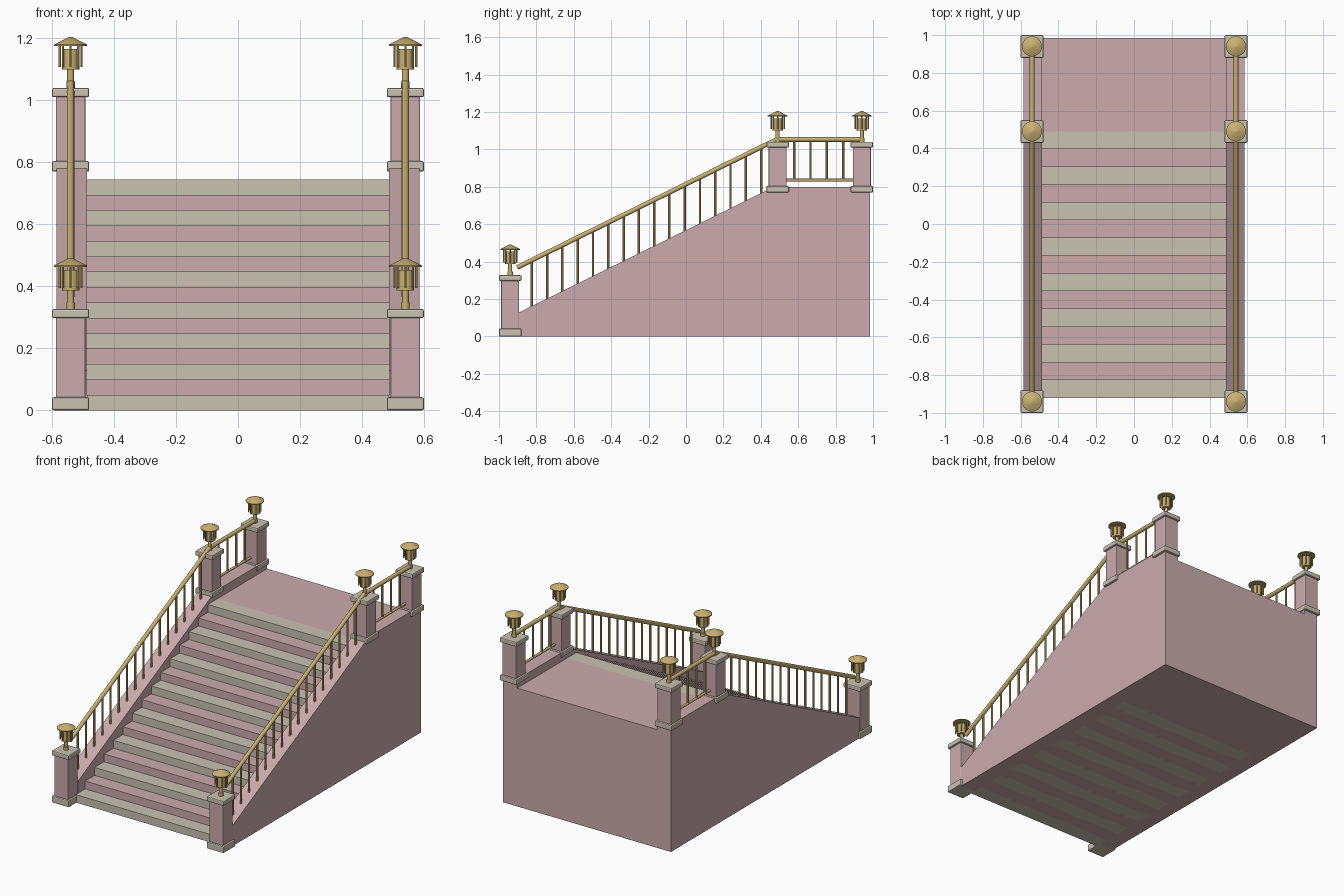
import bpy, bmesh, math
from mathutils import Vector

cube = bpy.data.objects.get("Cube")
if cube:
    bpy.data.objects.remove(cube, do_unlink=True)


def material(name, rgb):
    m = bpy.data.materials.new(name)
    m.use_nodes = True
    m.diffuse_color = (*rgb, 1)
    m.node_tree.nodes["Principled BSDF"].inputs["Base Color"].default_value = (*rgb, 1)
    return m


PINK = material("pink stone", (0.60, 0.41, 0.42))
GREY = material("pale grey stone", (0.59, 0.54, 0.45))
BRASS = material("brass", (0.59, 0.44, 0.17))


def finish(bm, name, mat, smooth=False):
    bmesh.ops.recalc_face_normals(bm, faces=bm.faces)
    mesh = bpy.data.meshes.new(name)
    bm.to_mesh(mesh)
    bm.free()
    mesh.materials.append(mat)
    ob = bpy.data.objects.new(name, mesh)
    bpy.context.collection.objects.link(ob)
    if smooth:
        bpy.ops.object.select_all(action="DESELECT")
        ob.select_set(True)
        bpy.context.view_layer.objects.active = ob
        bpy.ops.object.shade_smooth_by_angle(angle=math.radians(40))
    return ob


def box(name, mat, xs, ys, zs, bevel=0):
    bm = bmesh.new()
    bmesh.ops.create_cube(bm, size=1)
    for v in bm.verts:
        v.co = [a + (c + 0.5) * (b - a) for c, (a, b) in zip(v.co, (xs, ys, zs))]
    if bevel:
        bmesh.ops.bevel(bm, geom=bm.edges[:], offset=bevel, segments=2,
                        profile=0.5, affect="EDGES")
    return finish(bm, name, mat)


def add_rod(bm, start, end, r1, r2=None, sides=12):
    a, b = Vector(start), Vector(end)
    new = bmesh.ops.create_cone(bm, cap_ends=True, segments=sides, radius1=r1,
                                radius2=r1 if r2 is None else r2, depth=(b - a).length)
    turn = Vector((0, 0, 1)).rotation_difference(b - a)
    for v in new["verts"]:
        v.co = turn @ v.co + (a + b) / 2


# Layout
X, WALL_IN, WALL_OUT = 0.54, 0.487, 0.585
STAIR_FRONT, STAIR_BACK, BACK = -0.92, 0.49, 0.985
STEPS, LANDING_Z, WALL_Z = 15, 0.745, 0.80
SLOPE_START, SLOPE_END = (-0.893, 0.128), (0.47, WALL_Z)
SLOPE = (SLOPE_END[1] - SLOPE_START[1]) / (SLOPE_END[0] - SLOPE_START[0])
RAIL_START, RAIL_TURN, RAIL_Z = -0.903, 0.485, 1.053


def wall_z(y):
    return SLOPE_START[1] + (y - SLOPE_START[0]) * SLOPE


def rail_z(y):
    return RAIL_Z + (y - RAIL_TURN) * SLOPE


# Steps in alternating stone, and landing
run = (STAIR_BACK - STAIR_FRONT) / STEPS
for i in range(STEPS):
    y = STAIR_FRONT + i * run
    box(f"step_{i + 1}", PINK if i % 2 else GREY, (-WALL_IN, WALL_IN),
        (y, y + run), (0, LANDING_Z * (i + 1) / STEPS))
box("landing", PINK, (-WALL_IN, WALL_IN), (STAIR_BACK, BACK), (0, LANDING_Z))


def side_wall(side, label):
    bm = bmesh.new()
    outline = [(SLOPE_START[0], 0), SLOPE_START, SLOPE_END, (BACK, WALL_Z), (BACK, 0)]
    face = bm.faces.new([bm.verts.new((side * WALL_IN, y, z)) for y, z in outline])
    out = bmesh.ops.extrude_face_region(bm, geom=[face])["geom"]
    bmesh.ops.translate(bm, vec=(side * (WALL_OUT - WALL_IN), 0, 0),
                        verts=[g for g in out if isinstance(g, bmesh.types.BMVert)])
    finish(bm, f"{label}_side_wall", PINK)


def post(label, x, y, base, base_top, cap, top):
    def block(part, mat, half, zs, bevel):
        box(f"{label}_{part}", mat, (x - half, x + half), (y - half, y + half), zs, bevel)
    block("post_base", GREY, 0.06, (base, base_top), 0.006)
    block("post_shaft", PINK, 0.048, (base_top - 0.01, cap + 0.01), 0.005)
    block("post_cap", GREY, 0.06, (cap, top), 0.006)


def lantern(label, x, y, z):
    bm = bmesh.new()
    add_rod(bm, (x, y, z - 0.01), (x, y, z + 0.02), 0.014)
    add_rod(bm, (x, y, z), (x, y, z + 0.065), 0.011)
    add_rod(bm, (x, y, z + 0.06), (x, y, z + 0.126), 0.028, sides=16)
    # Thin bars around the body that carry the roof
    for k in range(8):
        a = math.tau * k / 8
        px, py = x + 0.035 * math.cos(a), y + 0.035 * math.sin(a)
        add_rod(bm, (px, py, z + 0.068), (px, py, z + 0.138), 0.004, sides=6)
    add_rod(bm, (x, y, z + 0.135), (x, y, z + 0.140), 0.053, sides=24)
    add_rod(bm, (x, y, z + 0.140), (x, y, z + 0.164), 0.053, 0.006, sides=24)
    finish(bm, f"{label}_lantern", BRASS, smooth=True)


def railings(label, x):
    # Sloping rail and level rail
    bm = bmesh.new()
    add_rod(bm, (x, RAIL_START, rail_z(RAIL_START)), (x, RAIL_TURN, RAIL_Z), 0.0125)
    add_rod(bm, (x, RAIL_TURN, RAIL_Z), (x, 0.935, RAIL_Z), 0.0125)
    finish(bm, f"{label}_handrail", BRASS, smooth=True)
    bm = bmesh.new()
    add_rod(bm, (x, 0.53, 0.835), (x, 0.895, 0.835), 0.008)
    finish(bm, f"{label}_lower_rail", BRASS, smooth=True)
    # Balusters
    bm = bmesh.new()
    for i in range(16):
        y = -0.824 + i * 0.0817
        add_rod(bm, (x, y, wall_z(y) - 0.005), (x, y, rail_z(y)), 0.0065, sides=8)
    for i in range(4):
        y = 0.578 + i * 0.0875
        add_rod(bm, (x, y, 0.835), (x, y, RAIL_Z), 0.0065, sides=8)
    finish(bm, f"{label}_balusters", BRASS, smooth=True)


for side, label in ((1, "left"), (-1, "right")):
    side_wall(side, label)
    railings(label, side * X)
    for place, y, heights in (("front", -0.94, (0, 0.042, 0.297, 0.327)),
                              ("middle", 0.49, (0.77, 0.804, 1.01, 1.04)),
                              ("back", 0.94, (0.77, 0.804, 1.01, 1.04))):
        post(f"{label}_{place}", side * X, y, *heights)
        lantern(f"{label}_{place}", side * X, y, heights[-1])
